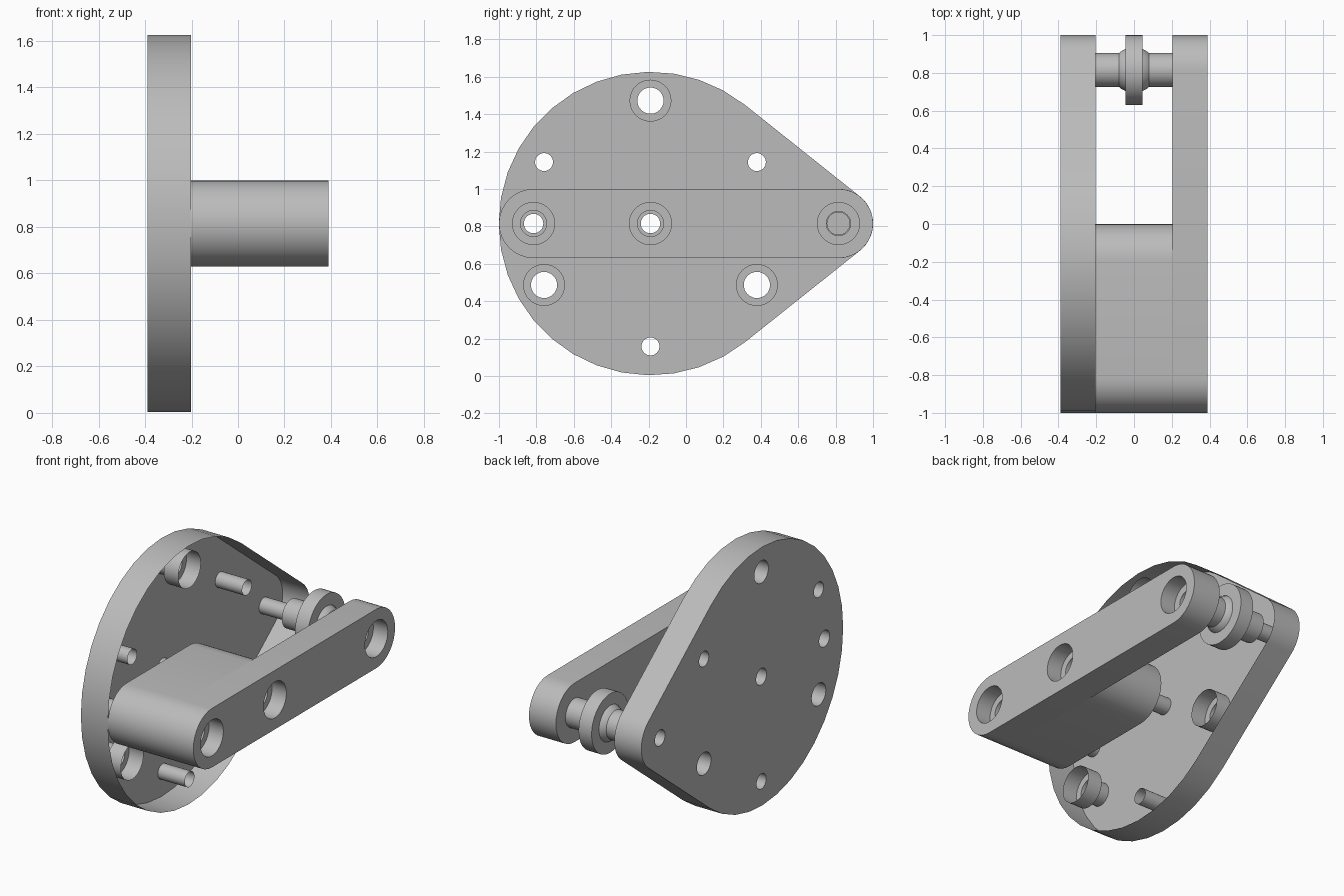
import bpy, bmesh
from math import cos, sin, pi, acos, radians
from mathutils import Vector

if "Cube" in bpy.data.objects:
    bpy.data.objects.remove(bpy.data.objects["Cube"], do_unlink=True)

MID = 0.815        # height of the main axis
TIP = 0.185        # radius of the rounded ends
END = 1 - TIP      # distance of the rounded end centres

steel = bpy.data.materials.new("plain_grey")
steel.use_nodes = True
steel.diffuse_color = (0.5, 0.5, 0.5, 1)
steel.node_tree.nodes["Principled BSDF"].inputs["Base Color"].default_value = (0.5, 0.5, 0.5, 1)


def finish(name, bm):
    bmesh.ops.recalc_face_normals(bm, faces=bm.faces)
    mesh = bpy.data.meshes.new(name)
    bm.to_mesh(mesh)
    bm.free()
    mesh.materials.append(steel)
    ob = bpy.data.objects.new(name, mesh)
    bpy.context.collection.objects.link(ob)
    bpy.ops.object.select_all(action='DESELECT')
    ob.select_set(True)
    bpy.context.view_layer.objects.active = ob
    bpy.ops.object.shade_smooth_by_angle(angle=radians(30))
    return ob


def arc(y, z, r, a0, a1, n):
    return [(y + r * cos(a0 + (a1 - a0) * i / n), z + r * sin(a0 + (a1 - a0) * i / n))
            for i in range(n + 1)]


def circle(y, z, r, n=32):
    return arc(y, z, r, 0, 2 * pi, n)[:-1]


def hull(y0, r0, n0, y1, r1, n1):
    """Outline of two circles on the main axis joined by tangent lines."""
    t = acos((r0 - r1) / (y1 - y0))
    return arc(y0, MID, r0, t, 2 * pi - t, n0) + arc(y1, MID, r1, -t, t, n1)


def loop(bm, pts, x):
    return [bm.verts.new((x, y, z)) for y, z in pts]


def bridge(bm, a, b):
    for i in range(len(a)):
        j = (i + 1) % len(a)
        bm.faces.new((a[i], a[j], b[j], b[i]))


def cap(bm, loops):
    edges = []
    for vs in loops:
        for i in range(len(vs)):
            pair = (vs[i - 1], vs[i])
            edges.append(bm.edges.get(pair) or bm.edges.new(pair))
    bmesh.ops.triangle_fill(bm, edges=edges, use_beauty=True, normal=Vector((1, 0, 0)))


def drilled(name, outline, x0, x1, holes, step=0.1, open_right=False):
    """Extrude an outline along x; each hole is (y, z, radius, counterbore radius or 0)."""
    bm = bmesh.new()
    left, right = [loop(bm, outline, x0)], [loop(bm, outline, x1)]
    bridge(bm, left[0], right[0])
    for y, z, r, wide in holes:
        rings = [(r, x0), (r, x1)]
        if wide:
            rings = [(r, x0), (r, x1 - step), (wide, x1 - step), (wide, x1)]
        vs = [loop(bm, circle(y, z, rad), x) for rad, x in rings]
        for a, b in zip(vs, vs[1:]):
            bridge(bm, a, b)
        left.append(vs[0])
        right.append(vs[-1])
    cap(bm, left)
    if not open_right:
        cap(bm, right)
    return finish(name, bm)


def turned(name, profile, closed=True, n=48):
    """Revolve (x, radius) points around the roller axis."""
    bm = bmesh.new()
    vs = [loop(bm, circle(END, MID, r, n), x) for x, r in profile]
    for a, b in zip(vs, vs[1:] + (vs[:1] if closed else [])):
        bridge(bm, a, b)
    if not closed:
        cap(bm, vs[:1])
        cap(bm, vs[-1:])
    return finish(name, bm)


# Teardrop side plate: a thin shell open toward the arm, with hole sleeves inside
hub = -0.19
plate_holes = [(hub, MID, 0.052, 0), (-END, MID, 0.052, 0), (END, MID, 0.05, 0)]
for k in range(3):
    a = pi / 2 + k * 2 * pi / 3
    plate_holes.append((hub + 0.657 * cos(a), MID + 0.657 * sin(a), 0.07, 0.112))
    plate_holes.append((hub - 0.657 * cos(a), MID - 0.657 * sin(a), 0.048, 0))
drilled("side_plate", hull(hub, 0.811, 26, END, TIP, 16), -0.39, -0.203,
        plate_holes, open_right=True)

# Long arm with counterbored holes
drilled("arm", hull(-END, TIP, 16, END, TIP, 16), 0.203, 0.39,
        [(-END, MID, 0.07, 0.113), (hub, MID, 0.07, 0.113), (END, MID, 0.065, 0.113)])

# Spacer block between the plate and the arm
drilled("spacer_block", hull(-END, TIP, 16, -TIP, TIP, 16), -0.203, 0.203,
        [(-END, MID, 0.07, 0), (hub, MID, 0.07, 0)])

# Spherical bearing: ball, outer ring and a sleeve on each side
ball = 0.12
ball_profile = [(ball * sin(a), ball * cos(a))
                for a in (radians(-42 + 7 * i) for i in range(13))]
turned("bearing_ball", ball_profile, closed=False)
turned("bearing_ring", [(-0.045, 0.112), (-0.045, TIP), (0.045, TIP), (0.045, 0.112)])
for side, s in (("left", 1), ("right", -1)):
    turned(side + "_sleeve", [(s * 0.08, 0.06), (s * 0.08, 0.09),
                              (s * 0.203, 0.09), (s * 0.203, 0.06)])
